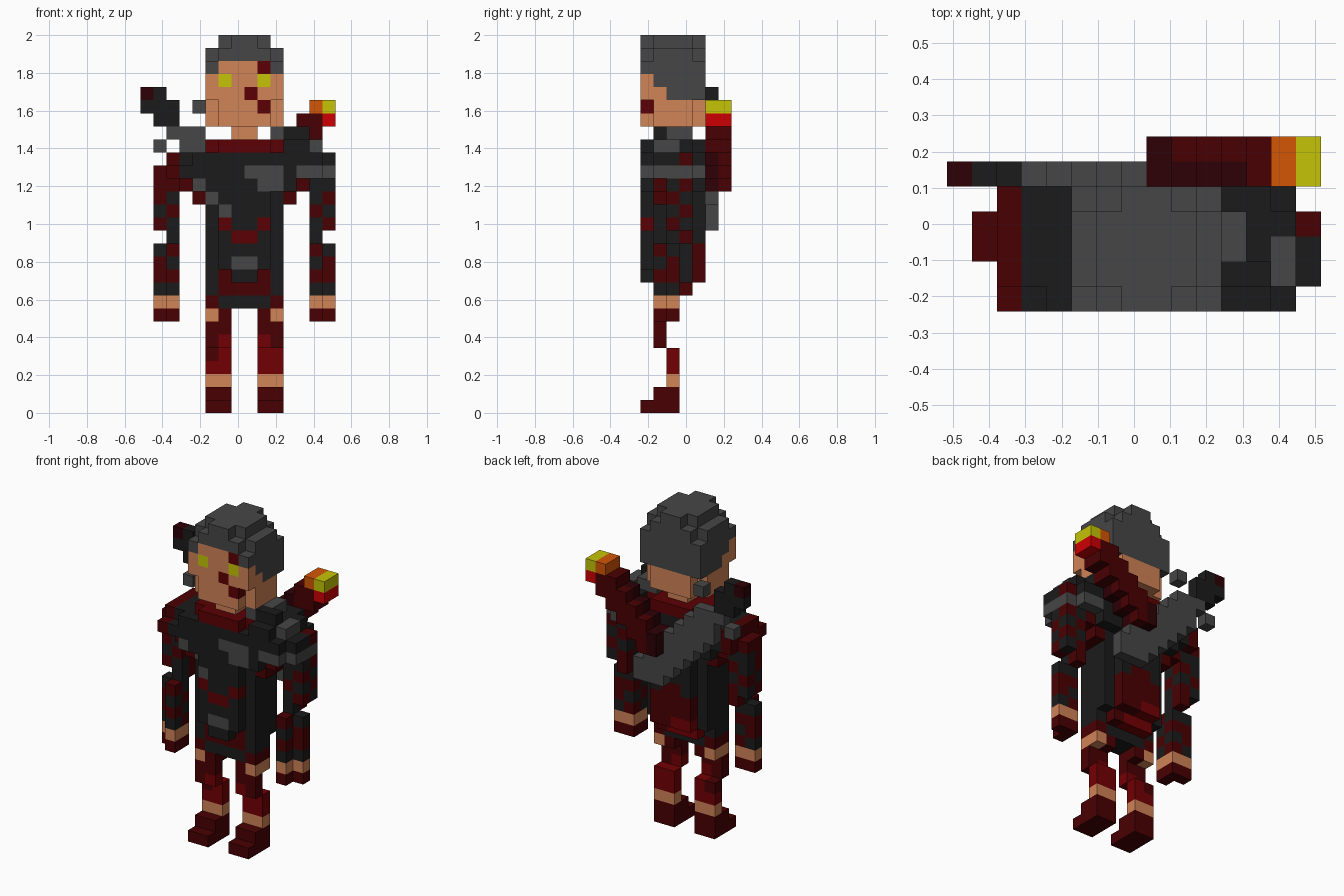
import bpy
import bmesh
from mathutils import Vector

cube = bpy.data.objects.get("Cube")
if cube:
    bpy.data.objects.remove(cube)

UNIT = 2 / 29
ORIGIN = Vector((-7.5, -3.5, 0))


def linear(value):
    value /= 255
    return value / 12.92 if value <= 0.04 else ((value + 0.055) / 1.055) ** 2.4


def material(name, *rgb):
    mat = bpy.data.materials.new(name)
    colour = (*[linear(v) for v in rgb], 1)
    mat.diffuse_color = colour
    mat.use_nodes = True
    mat.node_tree.nodes["Principled BSDF"].inputs["Base Color"].default_value = colour
    return mat


black = material("charcoal cloth", 27, 27, 27)
grey = material("grey", 70, 70, 70)
maroon = material("dark maroon", 45, 0, 5)
red = material("dark red", 73, 0, 2)
wine = material("wine red", 92, 0, 3)
crimson = material("crimson", 114, 0, 3)
scarlet = material("scarlet flame", 206, 0, 4)
orange = material("orange flame", 212, 86, 6)
yellow = material("yellow", 197, 195, 6)
skin = material("skin", 209, 131, 87)

parts = {}


def span(value):
    """A single cell or an inclusive range of cells."""
    return (value,) if isinstance(value, int) else range(value[0], value[1] + 1)


def box(part, xs, ys, zs, mat):
    cells = parts.setdefault(part, {})
    for x in span(xs):
        for y in span(ys):
            for z in span(zs):
                cells[x, y, z] = mat


def rounded(part, x0, x1, zs, mat):
    """Five-deep block with its four upright corner columns left out."""
    box(part, (x0, x1), (1, 3), zs, mat)
    box(part, (x0 + 1, x1 - 1), (0, 4), zs, mat)


def paint(part, xs, ys, zs, mat):
    """Recolour only the cells that already exist."""
    cells = parts[part]
    for x in span(xs):
        for y in span(ys):
            for z in span(zs):
                if (x, y, z) in cells:
                    cells[x, y, z] = mat


# Legs, mirrored about the body centre
for name, flip in (("right_leg", False), ("left_leg", True)):
    outer, inner = (10, 9) if flip else (5, 6)
    both = (9, 10) if flip else (5, 6)
    box(name, both, (0, 2), 0, red)
    box(name, both, (1, 2), 1, red)
    box(name, both, 2, 2, skin)
    box(name, both, 2, (3, 4), crimson)
    box(name, both, 1, (5, 6), red)
    box(name, inner, 1, 5, crimson)
    box(name, inner, (1, 2), 7, red)
    box(name, outer, (1, 2), 7, skin)
paint("right_leg", 5, 2, 4, red)

# Tunic: hips, rounded belly and flared chest
box("tunic", (5, 10), (1, 2), (8, 9), black)
box("tunic", (6, 9), 3, 9, red)
box("tunic", (5, 10), (1, 3), 10, black)
box("tunic", (7, 8), 0, 10, black)
box("tunic", (6, 9), 4, 10, red)
rounded("tunic", 5, 10, (11, 16), black)
box("tunic", (4, 11), (1, 3), 16, red)
paint("tunic", (5, 10), (0, 4), 16, black)
box("tunic", (4, 11), (0, 4), (17, 19), black)
box("tunic", 3, (0, 4), 18, black)
box("tunic", 3, (1, 4), 19, black)
rounded("tunic", 5, 10, 20, wine)

# Tunic stains and patches
for x in (5, 10):
    paint("tunic", x, (1, 2), 8, red)
paint("tunic", (6, 9), (1, 2), 9, red)
paint("tunic", (6, 8), 3, 9, crimson)
paint("tunic", (6, 9), 4, (11, 12), red)
paint("tunic", (7, 8), 4, 13, red)
paint("tunic", (6, 7), 4, 10, crimson)
for x in (6, 9):
    paint("tunic", x, 1, 10, red)
    paint("tunic", x, 0, 14, wine)
paint("tunic", (7, 8), 0, 13, wine)
paint("tunic", (7, 8), 0, 11, grey)
paint("tunic", (8, 10), 0, 18, grey)
paint("tunic", (9, 10), 0, 17, grey)
paint("tunic", 4, 0, 17, grey)
paint("tunic", 5, 1, 16, grey)
paint("tunic", 6, 0, 15, grey)

# Shoulder guards
box("right_shoulder", 2, (0, 4), 18, red)
box("right_shoulder", 2, (1, 4), 19, red)
box("right_shoulder", 3, (1, 3), 17, red)
box("right_shoulder", 1, (2, 3), 18, red)
box("left_shoulder", (12, 13), (0, 4), 18, grey)
box("left_shoulder", 14, (1, 3), 18, grey)
box("left_shoulder", (12, 13), (0, 4), 19, black)
box("left_shoulder", 14, (1, 2), 19, black)
box("left_shoulder", 14, 3, 19, red)
box("left_shoulder", 12, (1, 3), 17, red)
box("left_shoulder", (10, 13), (1, 3), 20, black)
box("left_shoulder", (11, 12), (0, 4), 20, black)
box("left_shoulder", 13, (1, 2), 20, grey)
box("left_shoulder", (11, 12), 1, 21, black)
box("left_shoulder", 10, (1, 3), 21, grey)
box("left_shoulder", 11, (2, 3), 21, grey)

# Arms: checked sleeves listed from the wrist upward
SLEEVES = {"outer": "brrb rbrr", "inner": "brbrbbrbr"}
for name, flip in (("right_arm", False), ("left_arm", True)):
    for layer, column in (("outer", 1), ("inner", 2)):
        x = 15 - column if flip else column
        forearm = (2, 2) if layer == "outer" else (1, 2)
        box(name, x, forearm, 7, red)
        box(name, x, forearm, 8, skin)
        for z, letter in enumerate(SLEEVES[layer], start=9):
            if letter != " ":
                front, back = forearm if z < 13 else (2, 3)
                tints = (red, black) if letter == "r" else (black, red)
                box(name, x, back, z, tints[1])
                box(name, x, front, z, tints[0])
paint("left_arm", (13, 14), 2, 17, black)
paint("left_arm", 14, 3, 17, red)

# Neck and rounded head
box("neck", (7, 8), (1, 3), 21, skin)
rounded("head", 5, 10, (22, 23), skin)
box("head", (5, 10), (0, 4), (24, 26), skin)
for z, start in ((26, 1), (25, 1), (24, 2)):
    paint("head", (5, 10), (start, 4), z, grey)
for x in (5, 10):
    paint("head", x, 0, 26, grey)
rounded("hair", 5, 10, 27, grey)
box("hair", (6, 9), (1, 3), 28, grey)
box("hair", (7, 8), (0, 4), 28, grey)

# Eyes and face scars
for x in (6, 9):
    paint("head", x, 0, 25, yellow)
for x, z in ((9, 26), (8, 24), (9, 23)):
    paint("head", x, 0, z, wine)

# Sword slung across the back
for x in range(2, 11):
    for z in range(14, 22):
        if (22 if x > 2 else 23) <= x + z <= 25:
            box("sword_blade", x, 5, z, grey)
for x, z in ((1, 20), (4, 23)):
    box("sword_guard", x, 5, z, grey)
box("sword_hilt", (1, 2), 5, (22, 23), black)
box("sword_hilt", (0, 1), 5, (23, 24), black)
box("sword_hilt", 0, 5, 24, maroon)

# Torch, leaning outward to a burning tip
for x in range(8, 15):
    for z in range(17, 24):
        if -10 <= x - z <= -8:
            box("torch", x, (5, 6), z, maroon if x == 8 else red)
            if 9 <= x <= 11:
                box("torch", x, 5, z, maroon)
box("torch", 14, (5, 6), 22, scarlet)
box("torch", 13, (5, 6), 23, orange)
box("torch", 14, (5, 6), 23, yellow)

# Turn every part into a mesh of its exposed block faces
filled = {cell for cells in parts.values() for cell in cells}
for name, cells in parts.items():
    mesh = bpy.data.meshes.new(name)
    slots = list(dict.fromkeys(cells.values()))
    for mat in slots:
        mesh.materials.append(mat)
    bm = bmesh.new()
    for cell, mat in cells.items():
        centre = Vector(cell) + Vector((0.5, 0.5, 0.5)) + ORIGIN
        for axis in range(3):
            for sign in (-1, 1):
                normal = Vector((0, 0, 0))
                normal[axis] = sign
                if tuple(int(c + n) for c, n in zip(cell, normal)) in filled:
                    continue
                u = Vector((0, 0, 0))
                u[(axis + 1) % 3] = 0.5
                v = normal.cross(u)
                corners = (-u - v, u - v, u + v, v - u)
                face = bm.faces.new([bm.verts.new((centre + normal / 2 + c) * UNIT) for c in corners])
                face.material_index = slots.index(mat)
    bmesh.ops.remove_doubles(bm, verts=bm.verts, dist=UNIT / 100)
    bm.to_mesh(mesh)
    bm.free()
    bpy.context.collection.objects.link(bpy.data.objects.new(name, mesh))
